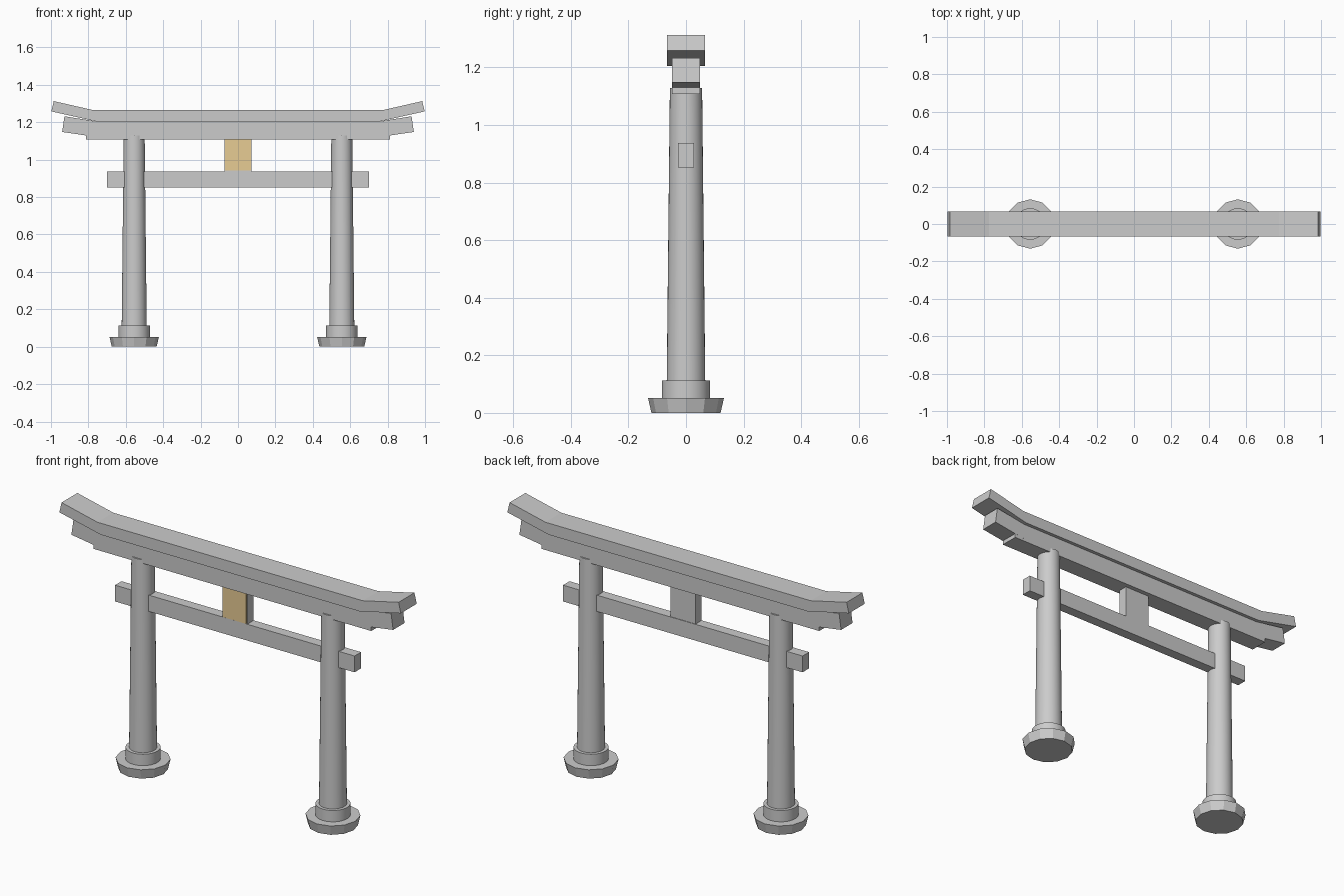
import bpy, bmesh, math

if "Cube" in bpy.data.objects:
    bpy.data.objects.remove(bpy.data.objects["Cube"])


def material(name, rgb):
    m = bpy.data.materials.new(name)
    m.diffuse_color = (*rgb, 1.0)
    m.use_nodes = True
    m.node_tree.nodes["Principled BSDF"].inputs["Base Color"].default_value = m.diffuse_color
    return m


STONE = material("stone_grey", (0.60, 0.60, 0.60))
GOLD = material("plaque_gold", (0.81, 0.61, 0.30))


def finish(name, bm, mat, smooth=False):
    bmesh.ops.recalc_face_normals(bm, faces=bm.faces[:])
    me = bpy.data.meshes.new(name)
    bm.to_mesh(me)
    bm.free()
    me.materials.append(mat)
    ob = bpy.data.objects.new(name, me)
    bpy.context.collection.objects.link(ob)
    if smooth:
        bpy.ops.object.select_all(action='DESELECT')
        ob.select_set(True)
        bpy.context.view_layer.objects.active = ob
        bpy.ops.object.shade_smooth_by_angle(angle=math.radians(35))
    return ob


def prism(name, pts, y0, y1, mat=STONE):
    """Extrude an x-z outline from y0 to y1."""
    bm = bmesh.new()
    face = bm.faces.new([bm.verts.new((x, y0, z)) for x, z in pts])
    out = bmesh.ops.extrude_face_region(bm, geom=[face])
    verts = [v for v in out["geom"] if isinstance(v, bmesh.types.BMVert)]
    bmesh.ops.translate(bm, vec=(0, y1 - y0, 0), verts=verts)
    return finish(name, bm, mat)


def box(name, hx, z0, z1, y0, y1, mat=STONE):
    return prism(name, [(-hx, z0), (hx, z0), (hx, z1), (-hx, z1)], y0, y1, mat)


def drum(name, x, r0, r1, z0, z1, sides, smooth):
    """Tapered round part standing at x."""
    bm = bmesh.new()
    bmesh.ops.create_cone(bm, cap_ends=True, segments=sides,
                          radius1=r0, radius2=r1, depth=z1 - z0)
    bmesh.ops.translate(bm, vec=(x, 0, (z0 + z1) / 2), verts=bm.verts[:])
    return finish(name, bm, STONE, smooth)


for side, s in (("left", -1), ("right", 1)):
    # pillar with its collar and faceted foot
    x = s * 0.555
    drum(side + "_foot", x, 0.12, 0.132, 0.0, 0.052, 12, False)
    drum(side + "_collar", x, 0.084, 0.084, 0.05, 0.112, 32, True)
    drum(side + "_pillar", x, 0.067, 0.056, 0.10, 1.128, 32, True)
    # upturned end of the lower lintel
    end = [(0.94, 1.148), (0.928, 1.232), (0.755, 1.204), (0.755, 1.121)]
    prism(side + "_lintel_end", [(s * px, pz) for px, pz in end], -0.048, 0.048)

# lower lintel and tie beam
box("lower_lintel", 0.812, 1.108, 1.204, -0.0478, 0.0478)
box("tie_beam", 0.70, 0.852, 0.938, -0.027, 0.027)

# top lintel with raised tips
half = [(0.755, 1.204), (0.998, 1.258), (0.985, 1.313), (0.775, 1.265)]
prism("top_lintel", half + [(-x, z) for x, z in reversed(half)], -0.066, 0.066)

# centre strut and gold plaque
box("centre_strut", 0.073, 0.935, 1.11, -0.024, 0.024)
box("plaque", 0.069, 0.941, 1.108, -0.032, -0.0235, GOLD)
